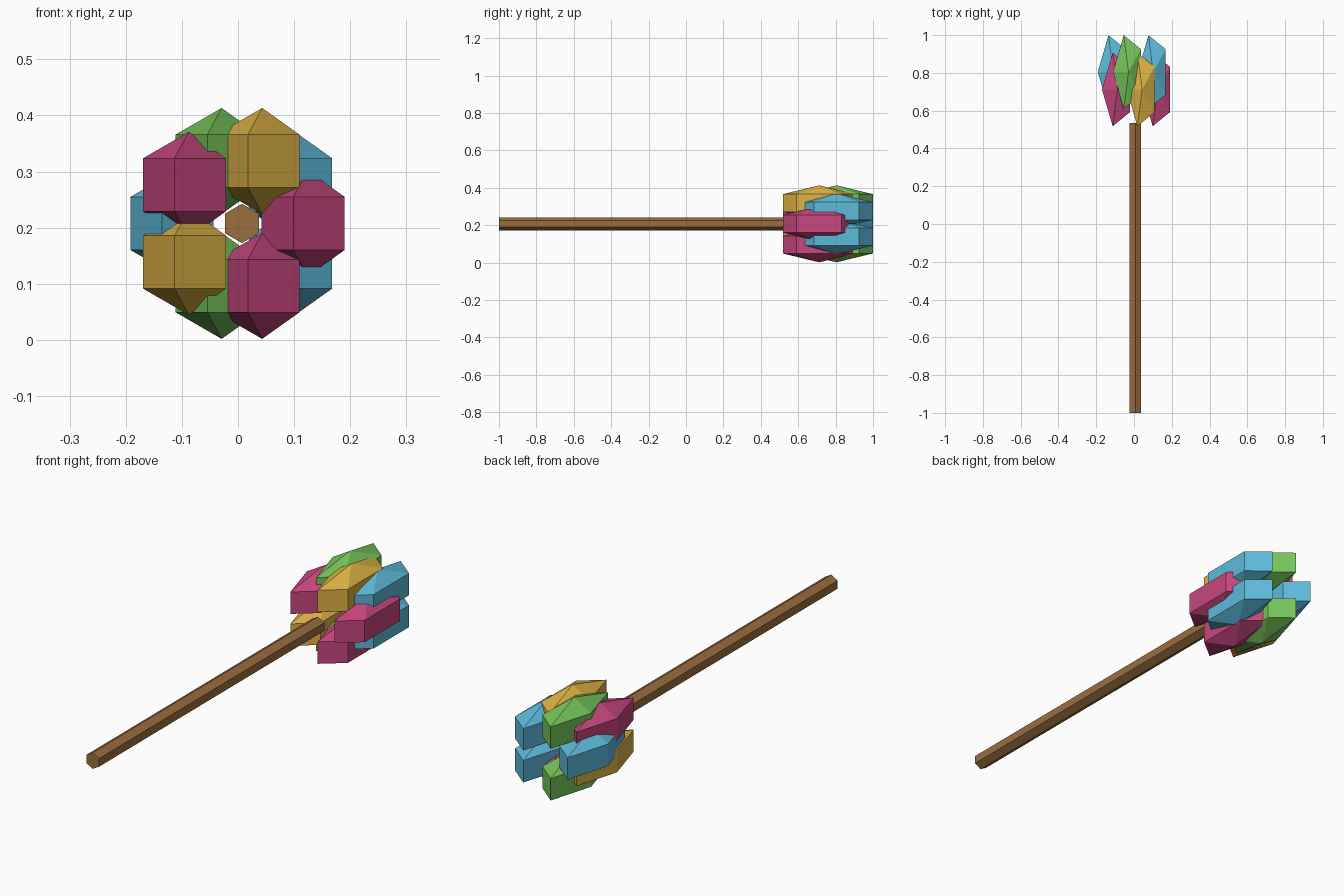
import bpy, bmesh
from math import sin, cos, pi, radians
from mathutils import Matrix

if "Cube" in bpy.data.objects:
    bpy.data.objects.remove(bpy.data.objects["Cube"])

CX, CZ = 0.007, 0.2075      # axis of the stick
RING_R = 0.117              # distance of petals from the axis
PETAL_R = 0.0945            # petal radius
STRETCH = 2.5               # petal elongation along the stick


def srgb(hexcol):
    def lin(c):
        return c / 12.92 if c <= 0.04045 else ((c + 0.055) / 1.055) ** 2.4
    return [lin(int(hexcol[i:i + 2], 16) / 255) for i in (0, 2, 4)] + [1.0]


def material(name, hexcol):
    m = bpy.data.materials.new(name)
    m.diffuse_color = srgb(hexcol)
    m.use_nodes = True
    m.node_tree.nodes["Principled BSDF"].inputs["Base Color"].default_value = m.diffuse_color
    return m


magenta = material("magenta", "C8477F")
yellow = material("yellow", "DFB345")
blue = material("blue", "5DBADA")
green = material("green", "76C45A")
wood = material("wood", "9A6E3F")


def add_object(name, bm, mat, loc):
    bmesh.ops.recalc_face_normals(bm, faces=bm.faces)
    mesh = bpy.data.meshes.new(name)
    bm.to_mesh(mesh)
    bm.free()
    mesh.materials.append(mat)
    ob = bpy.data.objects.new(name, mesh)
    ob.location = loc
    bpy.context.collection.objects.link(ob)
    return ob


def petal(name, mat, loc):
    """Five-sided, three-ring sphere stretched along y."""
    bm = bmesh.new()
    rings = []
    for lat in (-pi / 6, pi / 6):
        rings.append([bm.verts.new((PETAL_R * cos(lat) * cos(pi + k * 2 * pi / 5),
                                    STRETCH * PETAL_R * cos(lat) * sin(pi + k * 2 * pi / 5),
                                    PETAL_R * sin(lat))) for k in range(5)])
    bottom = bm.verts.new((0, 0, -PETAL_R))
    top = bm.verts.new((0, 0, PETAL_R))
    low, high = rings
    for k in range(5):
        n = (k + 1) % 5
        bm.faces.new((low[k], low[n], high[n], high[k]))
        bm.faces.new((bottom, low[n], low[k]))
        bm.faces.new((top, high[k], high[n]))
    return add_object(name, bm, mat, loc)


# Flower head: front and back rings of five petals, alternating around the axis
front_cols = (magenta, yellow, magenta, yellow, magenta)
back_cols = (blue, green, blue, green, blue)
for row, start, y, cols in (("front", 0, 0.712, front_cols),
                            ("back", 36, 0.805, back_cols)):
    for i, mat in enumerate(cols):
        a = radians(start + 72 * i)
        petal(f"{row}_petal_{i + 1}", mat,
              (CX + RING_R * cos(a), y, CZ + RING_R * sin(a)))

# Hexagonal stick lying along y
Y0, Y1 = -1.0, 0.535
bm = bmesh.new()
bmesh.ops.create_cone(bm, cap_ends=True, segments=6, radius1=0.035, radius2=0.035,
                      depth=Y1 - Y0, matrix=Matrix.Rotation(pi / 2, 4, 'X'))
# Keep a corner of the hexagon pointing up
if max(v.co.z for v in bm.verts) < 0.034:
    bmesh.ops.rotate(bm, verts=bm.verts, matrix=Matrix.Rotation(pi / 6, 3, 'Y'))
add_object("stick", bm, wood, (CX, (Y0 + Y1) / 2, CZ))
